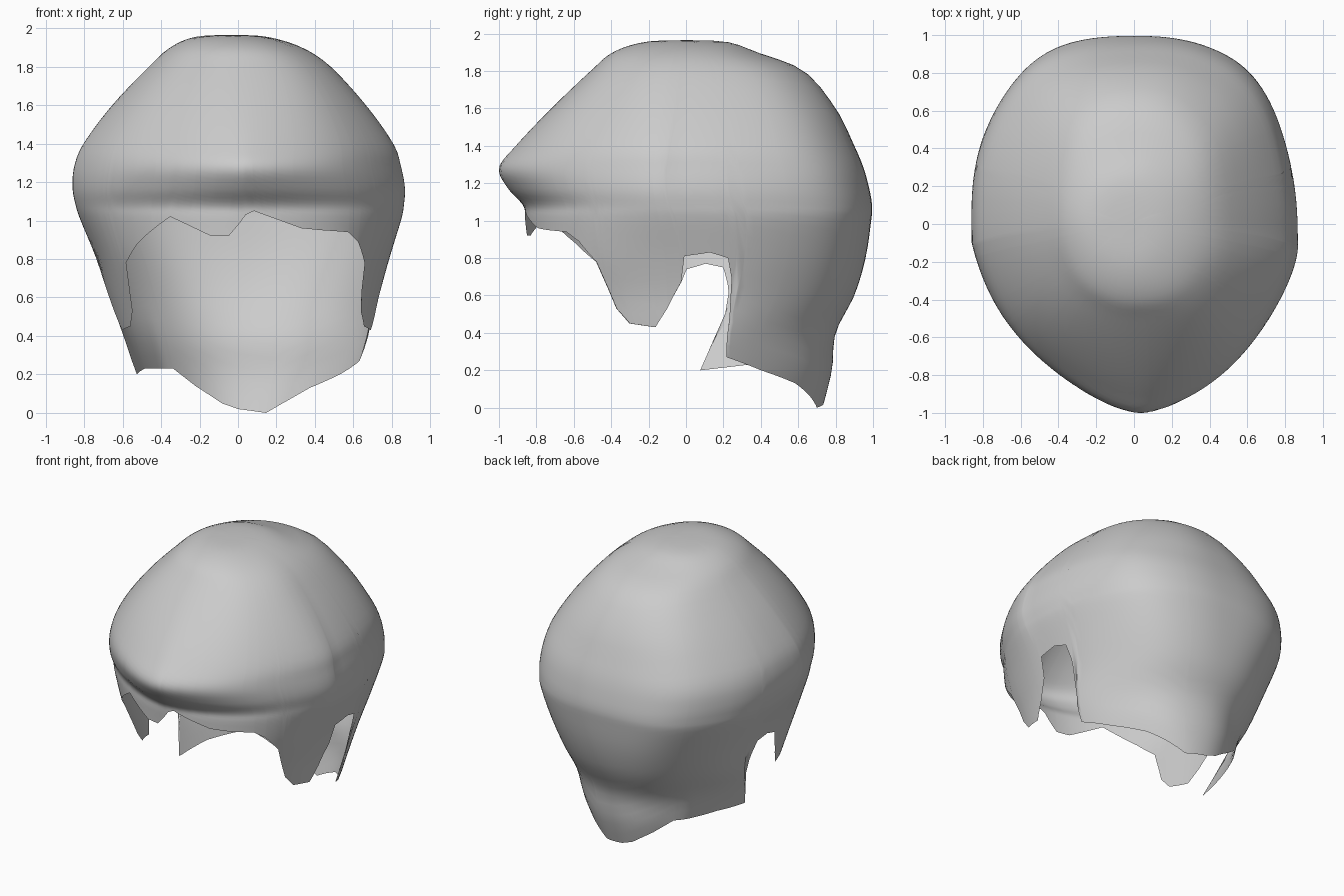
import bpy
import bmesh
import math

cube = bpy.data.objects.get("Cube")
if cube:
    bpy.data.objects.remove(cube, do_unlink=True)

# Horizontal sections, crown to nape: height, front reach, back reach,
# right reach, left reach, widest depth, front roundness, back roundness
SECTIONS = [
    (1.965, 0, 0, 0, 0, 0, 2, 2),
    (1.955, .22, .22, .2, .17, 0, 2, 2.1),
    (1.9, .39, .38, .34, .34, 0, 2.1, 2.2),
    (1.8, .51, .63, .46, .48, -.01, 2.1, 2.3),
    (1.6, .72, .8, .65, .66, -.04, 1.9, 2.4),
    (1.4, .91, .9, .8, .8, -.08, 1.7, 2.5),
    (1.28, 1, .95, .85, .84, -.1, 1.6, 2.6),
    (1.17, .95, .98, .86, .86, -.1, 1.65, 2.6),
    (1.08, .87, .995, .845, .855, -.08, 1.75, 2.6),
    (1, .86, .99, .82, .84, -.05, 1.85, 2.6),
    (.8, .84, .96, .74, .78, 0, 2, 2.4),
    (.6, .75, .9, .68, .73, 0, 2, 2.2),
    (.4, .67, .8, .62, .7, 0, 2, 2),
    (.2, .64, .78, .55, .62, 0, 2, 2),
    (0, .6, .73, .46, .5, 0, 2, 2),
]

# Hem heights by angle from the front (0) round to the back (180)
SIDEBURN = [(55, .78), (57, .65), (59, .53), (64, .45), (76, .43),
            (82, .53), (88, .67)]
RIGHT_HEM = [(0, 1.03), (7, .92), (14, .92), (22, .97), (30, 1.02),
             (38, .95), (46, .88)] + SIDEBURN + [
             (90, .74), (94, .77), (99, .75), (101.5, .66), (105, .5),
             (107, .2), (121, .23), (143, .23), (155, .14), (170, .05),
             (180, .02)]
LEFT_HEM = [(0, 1.03), (4, 1.05), (14, 1), (22, .96), (30, .95),
            (42, .94), (48, .89)] + SIDEBURN + [
            (89.5, .81), (95, .83), (100, .8), (102, .7), (105, .5),
            (106, .27), (121, .2), (140, .13), (163, 0), (180, .02)]
ROWS = 40
LAST = len(SECTIONS) - 1


def section(u):
    """Smoothly blend the sections at position u."""
    k = min(int(u), LAST - 1)
    t = u - k
    a, b, c, d = (SECTIONS[max(0, min(LAST, k + j))] for j in (-1, 0, 1, 2))
    return [q + t * (r - p) / 2 + t * t * (p - 2.5 * q + 2 * r - s / 2)
            + t ** 3 * (1.5 * (q - r) + (s - p) / 2)
            for p, q, r, s in zip(a, b, c, d)]


def hem_height(table, angle):
    for (a, za), (b, zb) in zip(table, table[1:]):
        if angle <= b:
            return za + (zb - za) * (angle - a) / (b - a)
    return table[-1][1]


def depth_at(height):
    """Position along the sections that lies at a given height."""
    low, high = 0.0, float(LAST)
    for _ in range(30):
        mid = (low + high) / 2
        if section(mid)[0] > height:
            low = mid
        else:
            high = mid
    return low


def surface_point(side, angle, u):
    z, front, back, right, left, middle, round_front, round_back = section(u)
    phi = math.radians(angle)
    s, c = abs(math.sin(phi)), math.cos(phi)
    power = 2 / (round_front if c > 0 else round_back)
    # soft locks fade out at the crown
    lock = 1 + .008 * math.sin(7 * phi + side + 2 * z) * min(1, u / 4) * s
    x = side * (left if side > 0 else right) * s ** power * lock
    reach = -(front + middle) if c > 0 else back - middle
    y = middle + reach * abs(c) ** power * lock
    # right nape corner sweeps forward below the ear opening
    if side < 0 and angle > 100 and z < .55:
        y -= .45 * (.55 - z) * max(0, 1 - (angle - 106) / 30)
    # crown leans slightly to the right, fringe to the left
    x += .04 * max(0, c) * min(1, u / 5) - .03 * max(0, 1 - u / 3)
    return x, y, z


def columns(side, table):
    angles = sorted({a for a, _ in table} | {i * 2.5 for i in range(73)})
    return [(side, a, hem_height(table, a)) for a in angles]


# Hair shell: one open surface from crown to hem
ring = columns(1, LEFT_HEM) + columns(-1, RIGHT_HEM)[-2:0:-1]
bm = bmesh.new()
crown = bm.verts.new(surface_point(1, 0, 0))
grid = []
for side, angle, hem in ring:
    end = depth_at(hem)
    grid.append([bm.verts.new(surface_point(side, angle, end * r / ROWS))
                 for r in range(1, ROWS + 1)])
for i, col in enumerate(grid):
    nxt = grid[(i + 1) % len(grid)]
    bm.faces.new((crown, col[0], nxt[0]))
    for r in range(ROWS - 1):
        bm.faces.new((col[r], col[r + 1], nxt[r + 1], nxt[r]))

mesh = bpy.data.meshes.new("hair_shell")
bm.to_mesh(mesh)
bm.free()
hair = bpy.data.objects.new("hair_shell", mesh)
bpy.context.collection.objects.link(hair)

# Plain grey material
grey = bpy.data.materials.new("light_grey")
grey.use_nodes = True
colour = (.6, .6, .6, 1)
grey.diffuse_color = colour
grey.node_tree.nodes["Principled BSDF"].inputs["Base Color"].default_value = colour
mesh.materials.append(grey)
mesh.shade_smooth()
